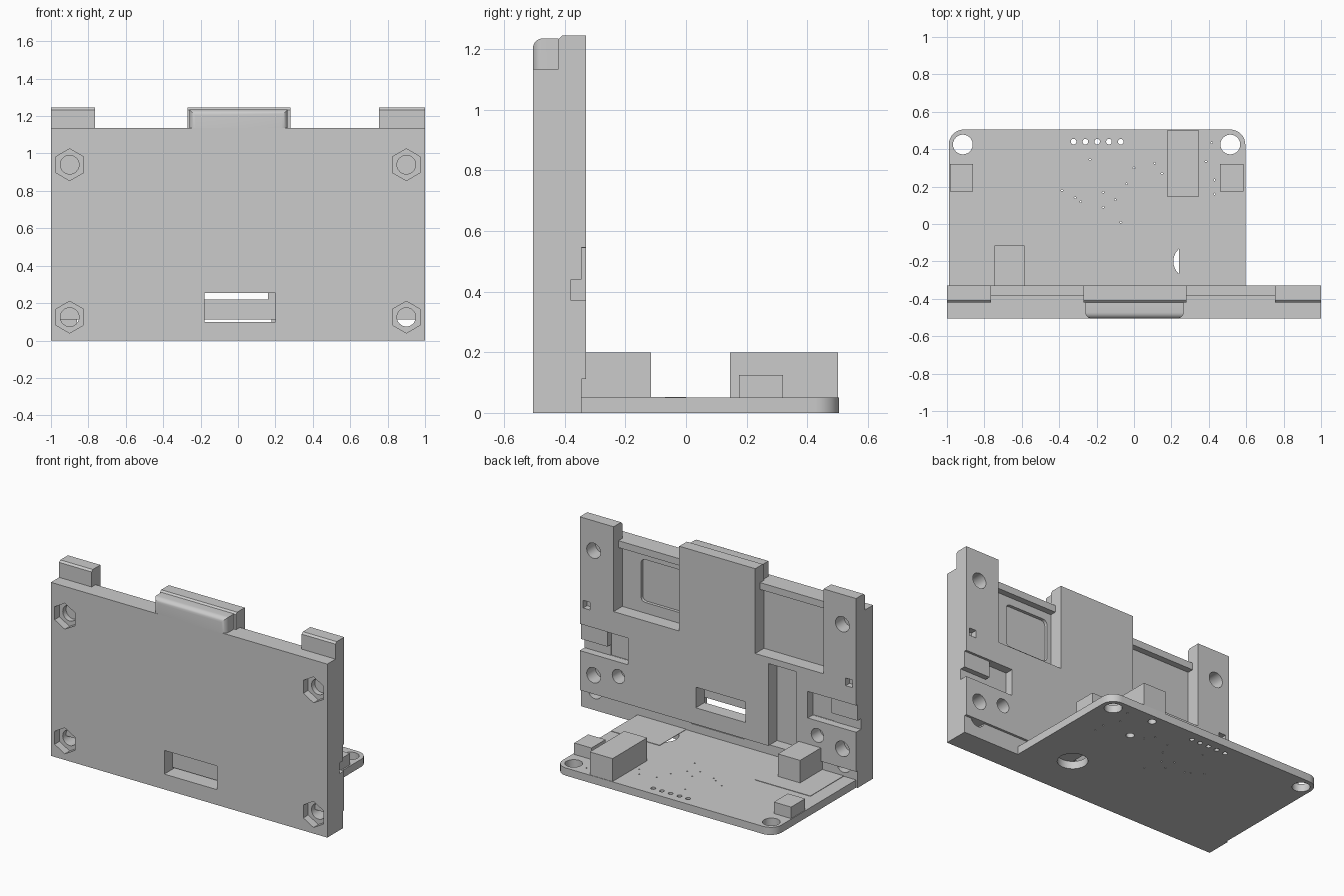
import bpy, bmesh
from math import sin, cos, pi, radians

if "Cube" in bpy.data.objects:
    bpy.data.objects.remove(bpy.data.objects["Cube"])


def prism(name, pts, axis, lo, hi):
    """Extrude a closed 2D outline along an axis (other two axes in xyz order)."""
    def place(p, t):
        return {'x': (t, p[0], p[1]), 'y': (p[0], t, p[1]), 'z': (p[0], p[1], t)}[axis]
    bm = bmesh.new()
    a = [bm.verts.new(place(p, lo)) for p in pts]
    b = [bm.verts.new(place(p, hi)) for p in pts]
    bm.faces.new(a)
    bm.faces.new(b)
    for i in range(len(pts)):
        j = (i + 1) % len(pts)
        bm.faces.new((a[i], a[j], b[j], b[i]))
    bmesh.ops.recalc_face_normals(bm, faces=bm.faces)
    me = bpy.data.meshes.new(name)
    bm.to_mesh(me)
    bm.free()
    ob = bpy.data.objects.new(name, me)
    bpy.context.collection.objects.link(ob)
    return ob


def box(name, x0, x1, y0, y1, z0, z1):
    return prism(name, [(x0, y0), (x1, y0), (x1, y1), (x0, y1)], 'z', z0, z1)


def ring(cx, cy, r, n=32, a0=0.0):
    return [(cx + r * cos(a0 + 2 * pi * i / n), cy + r * sin(a0 + 2 * pi * i / n)) for i in range(n)]


def rounded(x0, x1, y0, y1, r, n=6):
    pts = []
    for k, (cx, cy) in enumerate([(x1 - r, y1 - r), (x0 + r, y1 - r), (x0 + r, y0 + r), (x1 - r, y0 + r)]):
        pts += [(cx + r * cos(pi / 2 * (k + i / n)), cy + r * sin(pi / 2 * (k + i / n))) for i in range(n + 1)]
    return pts


def cut(target, cutters):
    """Subtract every cutter from the target and remove the cutters."""
    for c in cutters:
        c.hide_render = True
        m = target.modifiers.new("cut", 'BOOLEAN')
        m.operation, m.solver, m.object = 'DIFFERENCE', 'EXACT', c
    bpy.context.view_layer.objects.active = target
    for m in list(target.modifiers):
        bpy.ops.object.modifier_apply(modifier=m.name)
    for c in cutters:
        bpy.data.objects.remove(c, do_unlink=True)


def smooth(ob):
    bpy.ops.object.select_all(action='DESELECT')
    ob.select_set(True)
    bpy.context.view_layer.objects.active = ob
    bpy.ops.object.shade_smooth_by_angle(angle=radians(30))


# Front shell: flat panel with a thicker foot
front = prism("front_shell", [(-.505, 0), (-.345, 0), (-.345, .112), (-.42, .112),
                              (-.42, 1.135), (-.505, 1.135)], 'x', -1, 1)
cuts = [box("c", -.18, .20, -.6, -.3, .10, .255),
        prism("c", rounded(.31, .62, .76, 1.04, .03), 'y', -.44, -.40)]
for x in (-.9, .9):
    for z in (.125, .94):
        cuts.append(prism("c", ring(x, z, .085, 6, pi / 6), 'y', -.6, -.455))
        cuts.append(prism("c", ring(x, z, .05), 'y', -.5, -.3))
cut(front, cuts)
smooth(front)

# Ledge along the top, inside the windows
box("top_lip", -.765, .755, -.425, -.38, 1.09, 1.135)

# Rounded bump on the top edge
bump = box("top_bump", -.26, .265, -.505, -.42, 1.13, 1.235)
bm = bmesh.new()
bm.from_mesh(bump.data)
edges = []
for e in bm.edges:
    a, b = e.verts[0].co, e.verts[1].co
    front_side = a.y < -.5 and b.y < -.5
    if front_side and not (a.z < 1.2 and b.z < 1.2):
        edges.append(e)
bmesh.ops.bevel(bm, geom=edges, offset=.032, segments=5, profile=.5, affect='EDGES')
bm.to_mesh(bump.data)
bm.free()
smooth(bump)

# Back shell: same plate raised, with windows, pockets and holes
back = prism("back_shell", [(-.42, .112), (-.33, .112), (-.33, 1.245), (-.408, 1.245),
                            (-.42, 1.233)], 'x', -1, 1)
cuts = [box("c", -.765, -.27, -.5, -.2, .69, 1.4),
        box("c", .28, .755, -.5, -.2, .69, 1.4),
        box("c", -.20, .16, -.5, -.2, .22, .355),
        box("c", -.57, -.365, -.5, -.2, .05, .65)]
for s in (-1, 1):
    def side(x0, x1, depth, z0, z1):
        a, b = sorted((s * x0, s * x1))
        return box("c", a, b, depth, -.2, z0, z1)
    cuts += [side(.80, 1.1, -.345, .43, .545),
             side(.65, 1.1, -.38, .37, .44),
             side(.65, .81, -.385, .371, .544),
             side(.925, .975, -.37, .655, .705)]
    for x, z, r in ((.9, .235, .05), (.9, 1.05, .05), (.72, .275, .045)):
        cuts.append(prism("c", ring(s * x, z, r), 'y', -.5, -.2))
cut(back, cuts)
smooth(back)

# Circuit board with rounded rear corners
r = .08
outline = [(-.99, -.345), (.595, -.345)]
outline += [(.595 - r + r * cos(pi / 16 * i), .505 - r + r * sin(pi / 16 * i)) for i in range(9)]
outline += [(-.99 + r - r * sin(pi / 16 * i), .505 - r + r * cos(pi / 16 * i)) for i in range(9)]
board = prism("circuit_board", outline, 'z', 0, .05)
holes = [(-.915, .425, .053), (.515, .425, .053), (.30, -.20, .09),
         (.24, .45, .025), (.235, .245, .025)]
holes += [(-.323 + .063 * i, .44, .015) for i in range(5)]
cut(board, [prism("c", ring(x, y, q, 24), 'z', -.1, .2) for x, y, q in holes])
vias = [(-.315, .14), (-.285, .12), (-.165, .17), (-.165, .09), (-.1, .13), (-.04, .215),
        (.0, .30), (.11, .325), (.15, .27), (-.07, .01), (-.235, .345), (-.385, .18),
        (.415, .435), (.385, .335), (.43, .235), (.43, .16)]
cut(board, [prism("c", ring(x, y, .005, 8), 'z', -.1, .2) for x, y in vias])
smooth(board)

# Thin pads and connectors on the board
box("thin_pad_right", .24, .593, -.345, -.07, .05, .053)
box("thin_pad_left", -.90, -.50, -.345, .0, .05, .053)
box("tall_connector", .18, .345, .145, .502, .05, .20)
box("inner_connector", -.745, -.585, -.345, -.115, .05, .20)
box("small_connector_left", -.985, -.86, .175, .32, .05, .125)
box("small_connector_right", .46, .585, .175, .32, .05, .125)
